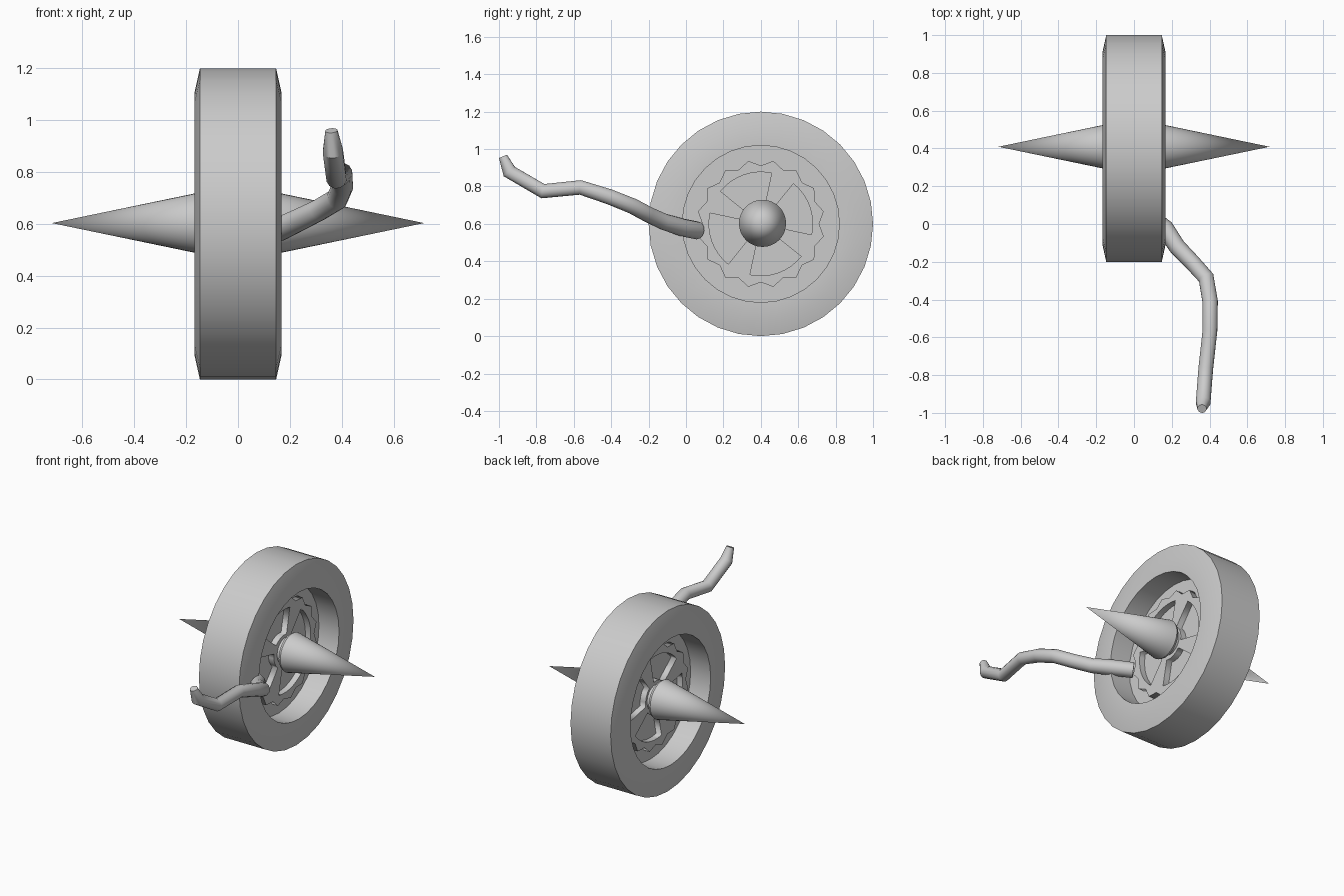
import bpy, bmesh
from math import sin, cos, pi, radians
from mathutils import Vector

if "Cube" in bpy.data.objects:
    bpy.data.objects.remove(bpy.data.objects["Cube"])

CENTRE = Vector((0, 0.4, 0.6))


def finish(ob, smooth=True):
    bpy.ops.object.select_all(action='DESELECT')
    ob.select_set(True)
    bpy.context.view_layer.objects.active = ob
    if ob.type == 'CURVE':
        bpy.ops.object.convert(target='MESH')
        ob = bpy.context.object
    if smooth:
        bpy.ops.object.shade_smooth_by_angle(angle=radians(35))
    return ob


def lathe(name, profile, centre=CENTRE, closed=False, n=32):
    """Spin (x, radius) points around the x axis."""
    bm = bmesh.new()
    vs = [bm.verts.new((x, r, 0)) for x, r in profile]
    edges = [bm.edges.new(p) for p in zip(vs, vs[1:])]
    if closed:
        edges.append(bm.edges.new((vs[-1], vs[0])))
    bmesh.ops.spin(bm, geom=vs + edges, cent=(0, 0, 0), axis=(1, 0, 0),
                   angle=2 * pi, steps=n, use_duplicate=False)
    bmesh.ops.remove_doubles(bm, verts=bm.verts, dist=1e-5)
    bmesh.ops.recalc_face_normals(bm, faces=bm.faces)
    me = bpy.data.meshes.new(name)
    bm.to_mesh(me)
    bm.free()
    ob = bpy.data.objects.new(name, me)
    ob.location = centre
    bpy.context.collection.objects.link(ob)
    return finish(ob)


def add_spline(cu, pts, cyclic):
    sp = cu.splines.new('POLY')
    sp.points.add(len(pts) - 1)
    for p, (x, y, z, r) in zip(sp.points, pts):
        p.co = (x, y, z, 1)
        p.radius = r
    sp.use_cyclic_u = cyclic


# tyre with bevelled shoulders and an open centre
half = [(0.02, 0.42), (0.167, 0.42), (0.167, 0.51), (0.147, 0.6)]
lathe("tyre", half + [(-x, r) for x, r in reversed(half)], closed=True)

# deeply recessed disc closing the wheel
lathe("wheel_disc", [(-0.02, 0), (-0.02, 0.42), (0.02, 0.42), (0.02, 0)])

# raised toothed plate with four sector windows, extruded to both sides
cu = bpy.data.curves.new("toothed_plate", 'CURVE')
cu.dimensions = '2D'
cu.fill_mode = 'BOTH'
cu.extrude = 0.06


def polar(r, deg):
    return (r * cos(radians(deg)), r * sin(radians(deg)), 0, 1)


TEETH = 16
add_spline(cu, [polar(0.343 if i % 2 else 0.312, i * 180 / TEETH)
                for i in range(2 * TEETH)], True)
for k in range(4):
    a, b = 78 + 90 * k, 141 + 90 * k
    outer = [polar(0.277, a + (b - a) * i / 8) for i in range(9)]
    inner = [polar(0.11, b + (a - b) * i / 4) for i in range(5)]
    add_spline(cu, outer + inner, True)
plate = bpy.data.objects.new("toothed_plate", cu)
plate.location = CENTRE
plate.rotation_euler = (pi / 2, 0, pi / 2)
bpy.context.collection.objects.link(plate)
finish(plate, smooth=False)

# axle and the two hub spikes with rounded backs
SPIKE = Vector((0, 0.409, 0.603))
lathe("axle", [(-0.11, 0), (-0.11, 0.085), (0.11, 0.085), (0.11, 0)], SPIKE)
for side, s in (("right", 1), ("left", -1)):
    lathe(side + "_hub_spike",
          [(s * x, r) for x, r in ((0.085, 0), (0.085, 0.095), (0.095, 0.118),
                                   (0.112, 0.126), (0.135, 0.121), (0.718, 0))], SPIKE)

# bent tail trailing from the right face
cu = bpy.data.curves.new("tail", 'CURVE')
cu.dimensions = '3D'
cu.bevel_depth = 1
cu.bevel_resolution = 4
cu.use_fill_caps = True
add_spline(cu, [(0.055, 0.06, 0.565, 0.048), (0.165, -0.025, 0.582, 0.048),
                (0.228, -0.12, 0.612, 0.045), (0.31, -0.205, 0.652, 0.043),
                (0.382, -0.285, 0.695, 0.043), (0.403, -0.41, 0.745, 0.042),
                (0.402, -0.565, 0.795, 0.04), (0.38, -0.765, 0.775, 0.04),
                (0.366, -0.945, 0.88, 0.04), (0.36, -0.978, 0.96, 0.024)], False)
tail = bpy.data.objects.new("tail", cu)
bpy.context.collection.objects.link(tail)
finish(tail)
